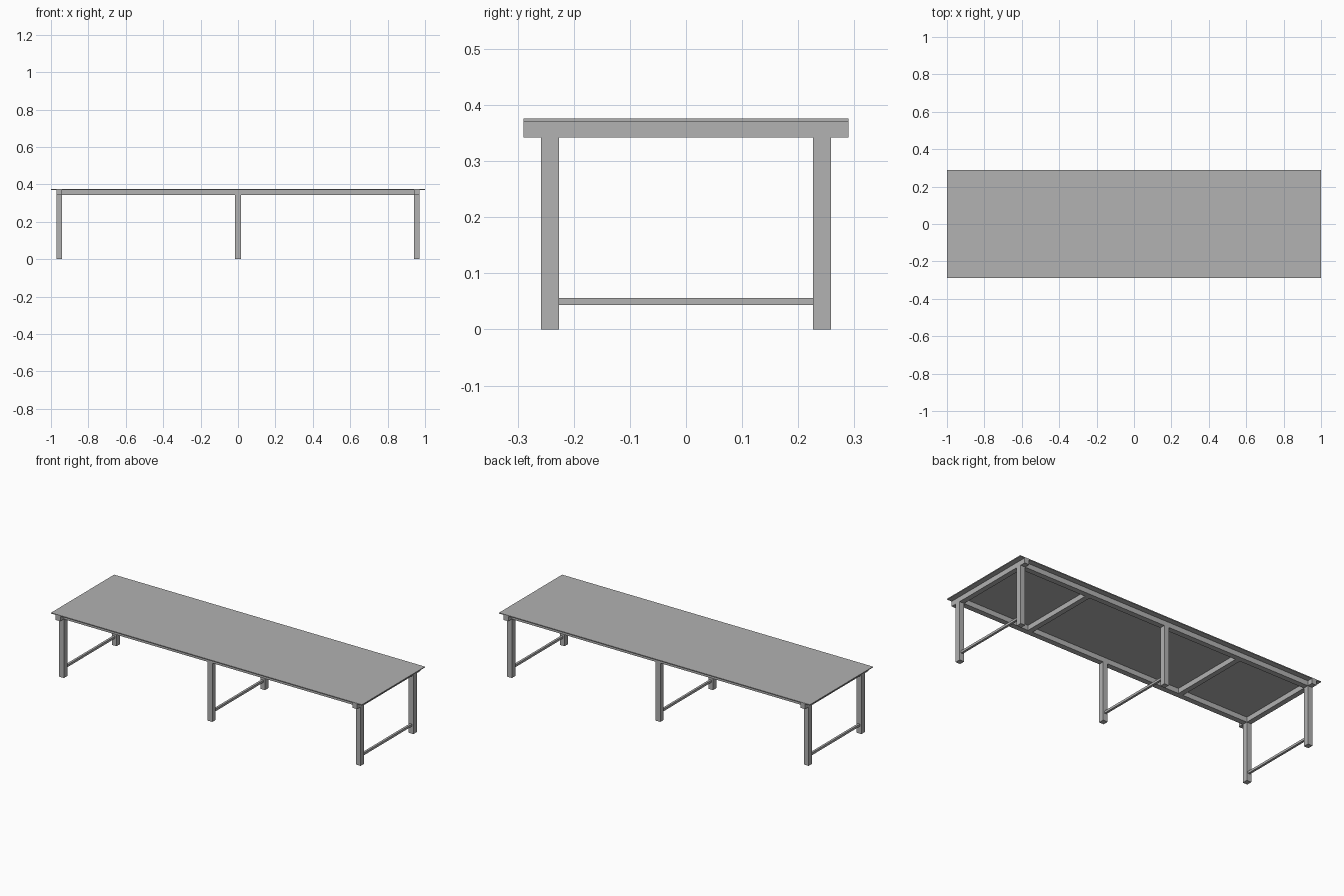
import bpy
import bmesh
from mathutils import Vector

default = bpy.data.objects.get("Cube")
if default:
    bpy.data.objects.remove(default, do_unlink=True)

# Single plain grey for the whole table
grey = bpy.data.materials.new("plain grey")
grey.use_nodes = True
colour = (0.445, 0.445, 0.445, 1)
grey.diffuse_color = colour
for node in grey.node_tree.nodes:
    if node.type == "BSDF_PRINCIPLED":
        node.inputs["Base Color"].default_value = colour


def box(name, centre, size):
    """Add a box with the given centre and full size."""
    bm = bmesh.new()
    bmesh.ops.create_cube(bm, size=1)
    bmesh.ops.scale(bm, vec=Vector(size), verts=bm.verts)
    mesh = bpy.data.meshes.new(name)
    bm.to_mesh(mesh)
    bm.free()
    mesh.materials.append(grey)
    obj = bpy.data.objects.new(name, mesh)
    obj.location = centre
    bpy.context.collection.objects.link(obj)
    return obj


LEG_H = 0.342        # legs stop under the frame
FRAME_TOP = 0.371    # frame carries the top
TOP = 0.376
WIDTH = 0.58
LEG_X, LEG_Y = 0.955, 0.242
TUBE_X, TUBE_Y = 0.03, 0.032
frame_z = (LEG_H + FRAME_TOP) / 2
frame_h = FRAME_TOP - LEG_H
inner = 2 * LEG_Y - TUBE_Y

# Thin table top
box("table_top", (0, 0, (FRAME_TOP + TOP) / 2), (2, WIDTH, TOP - FRAME_TOP))

# End beams across the full width, inner beams between the rails
for side, word in ((-1, "right"), (1, "left")):
    box(f"{word}_end_beam", (side * LEG_X, 0, frame_z), (TUBE_X, WIDTH, frame_h))
    box(f"{word}_cross_beam", (side * 0.5, 0, frame_z), (TUBE_X, inner, frame_h))

# Long rails above the legs
for side, word in ((-1, "front"), (1, "back")):
    box(f"{word}_rail", (0, side * LEG_Y, frame_z),
        (2 * LEG_X - TUBE_X, TUBE_Y, frame_h))

# Three pairs of legs, each joined by a low stretcher
for x, word in ((-LEG_X, "right"), (0, "middle"), (LEG_X, "left")):
    for side, end in ((-1, "front"), (1, "back")):
        box(f"{end}_{word}_leg", (x, side * LEG_Y, LEG_H / 2),
            (TUBE_X, TUBE_Y, LEG_H))
    box(f"{word}_stretcher", (x, 0, 0.05), (0.013, inner, 0.013))
